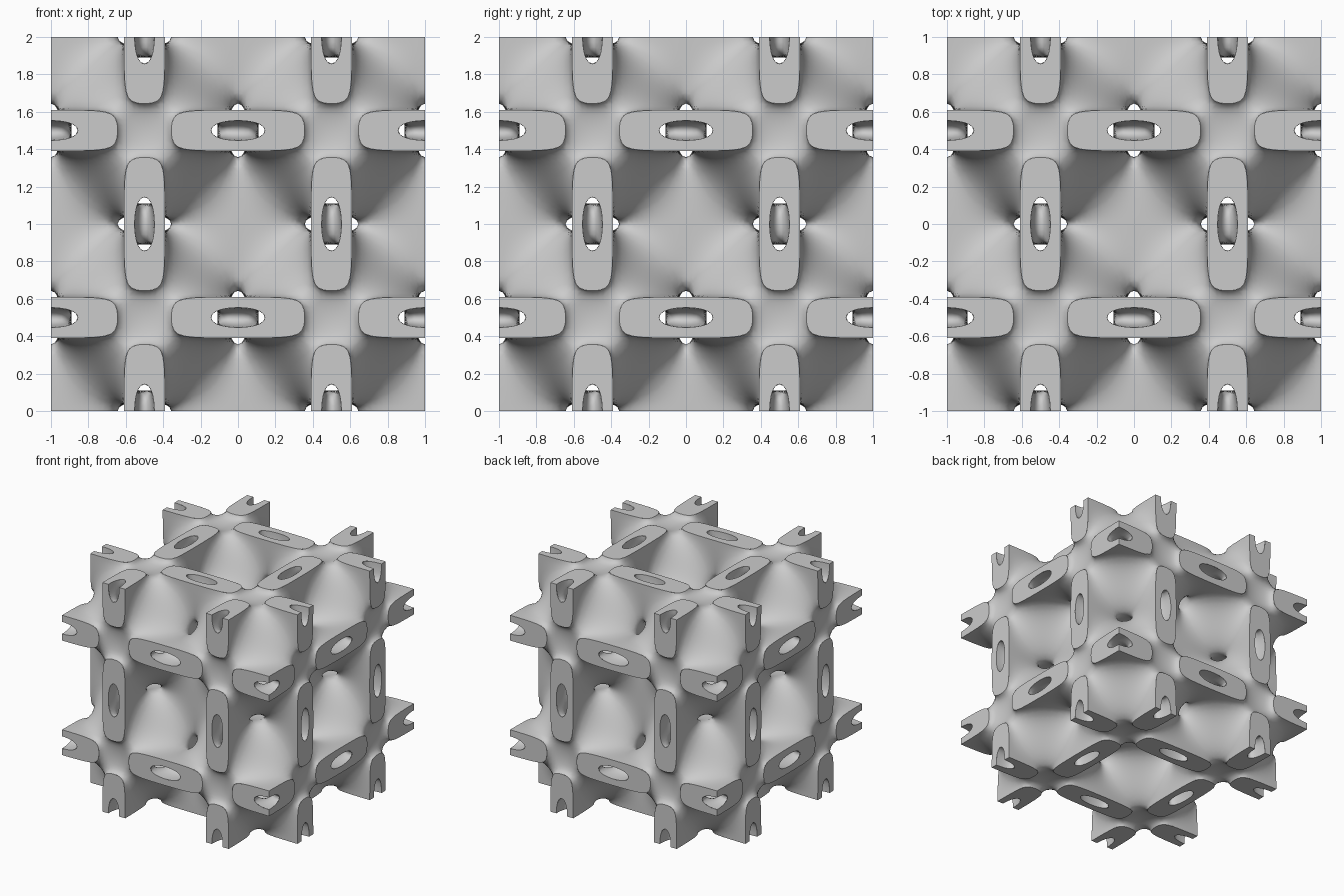
import bpy, bmesh, math
from itertools import product
from mathutils import Vector

if "Cube" in bpy.data.objects:
    bpy.data.objects.remove(bpy.data.objects["Cube"], do_unlink=True)

TAU = math.tau
WALL = 0.62      # half thickness of the wall, in field units
CELLS = 36       # grid cells along one octant of the block
STEP = 1 / CELLS
RING_STEPS = 48

grey = bpy.data.materials.new("plain_grey")
grey.use_nodes = True
GREY = (0.6, 0.6, 0.6, 1)
grey.diffuse_color = GREY
grey.node_tree.nodes["Principled BSDF"].inputs["Base Color"].default_value = GREY


def field(p):
    """Periodic field whose zero level is the middle of the wall."""
    a, b, c = (math.cos(TAU * v) for v in p)
    return 3 * (a + b + c) + 4 * a * b * c


def gradient(p):
    a, b, c = (math.cos(TAU * v) for v in p)
    sa, sb, sc = (-TAU * math.sin(TAU * v) for v in p)
    return Vector((sa * (3 + 4 * b * c), sb * (3 + 4 * a * c), sc * (3 + 4 * a * b)))


def settle(p, level):
    """Slide a point along the gradient onto the level."""
    for _ in range(4):
        g = gradient(p)
        move = g * ((level - field(p)) / max(g.length_squared, 0.01))
        if move.length > STEP / 2:
            move.length = STEP / 2
        p = p + move
    return p


def sample_point(i):
    return Vector([(v - 0.5) * STEP for v in i])


samples = {i: field(sample_point(i)) for i in product(range(CELLS + 2), repeat=3)}
UNIT = [(1, 0, 0), (0, 1, 0), (0, 0, 1)]


def add(i, d):
    return (i[0] + d[0], i[1] + d[1], i[2] + d[2])


def add_wall_side(bm, level, outward):
    """Mesh one side of the wall: one vertex per crossed cell, one quad per crossed edge."""
    crossings, quads = {}, []
    for i, value in samples.items():
        low = value < level
        for axis in range(3):
            j = add(i, UNIT[axis])
            if j not in samples or (samples[j] < level) == low:
                continue
            t = (level - value) / (samples[j] - value)
            point = sample_point(i).lerp(sample_point(j), t)
            u, v = UNIT[(axis + 1) % 3], UNIT[(axis + 2) % 3]
            back_u, back_v = [-k for k in u], [-k for k in v]
            around = [add(add(i, back_u), back_v), add(i, back_v), i, add(i, back_u)]
            inside = [c for c in around if all(0 <= k <= CELLS for k in c)]
            for cell in inside:
                crossings.setdefault(cell, []).append(point)
            if len(inside) == 4:
                quads.append(around if low == outward else around[::-1])
    verts = {}
    for quad in quads:
        for cell in quad:
            if cell not in verts:
                pts = crossings[cell]
                p = settle(sum(pts, Vector()) / len(pts), level)
                # Keep rim vertices exactly on the octant planes
                for k in range(3):
                    if cell[k] in (0, CELLS):
                        p[k] = cell[k] * STEP
                verts[cell] = bm.verts.new(p)
        bm.faces.new([verts[c] for c in quad])


def ring_point(angle, level):
    """Point of the cut rim at an angle, measured from the rim's centre."""
    near, far = 0.0, 0.4
    for _ in range(30):
        r = (near + far) / 2
        p = (r * math.cos(angle), 0.5 + r * math.sin(angle), 0)
        near, far = (r, far) if field(p) < level else (near, r)
    return near * math.cos(angle), 0.5 + near * math.sin(angle)


def add_rims(bm):
    """Flat rings where the outer planes of the block cut the wall."""
    angles = [math.pi * (k / RING_STEPS - 0.5) for k in range(RING_STEPS + 1)]
    rows = [[ring_point(a, level) for a in angles] for level in (-WALL, WALL)]
    for axis, mirrored, swapped in product(range(3), (False, True), (False, True)):
        def place(point):
            p, q = point
            p = 1 - p if mirrored else p
            p, q = (q, p) if swapped else (p, q)
            co = [p, q]
            co.insert(axis, 1.0)
            return bm.verts.new(co)
        inner, outer = [[place(p) for p in row] for row in rows]
        for k in range(RING_STEPS):
            face = bm.faces.new((inner[k], outer[k], outer[k + 1], inner[k + 1]))
            face.normal_update()
            if face.normal[axis] < 0:
                face.normal_flip()


def finish(bm, name):
    """Turn one octant into an object mirrored to the whole block."""
    mesh = bpy.data.meshes.new(name)
    bm.to_mesh(mesh)
    bm.free()
    mesh.materials.append(grey)
    obj = bpy.data.objects.new(name, mesh)
    obj.location.z = 1
    bpy.context.collection.objects.link(obj)
    bpy.ops.object.select_all(action="DESELECT")
    obj.select_set(True)
    bpy.context.view_layer.objects.active = obj
    bpy.ops.object.shade_smooth_by_angle(angle=math.radians(60))
    mirror = obj.modifiers.new("octants", "MIRROR")
    mirror.use_axis = (True, True, True)
    mirror.merge_threshold = 0.0005


# Curved wall, both sides
wall = bmesh.new()
add_wall_side(wall, WALL, True)
add_wall_side(wall, -WALL, False)
finish(wall, "lattice_wall")

# Flat cut rims on the six outer planes
rims = bmesh.new()
add_rims(rims)
finish(rims, "cut_rims")
